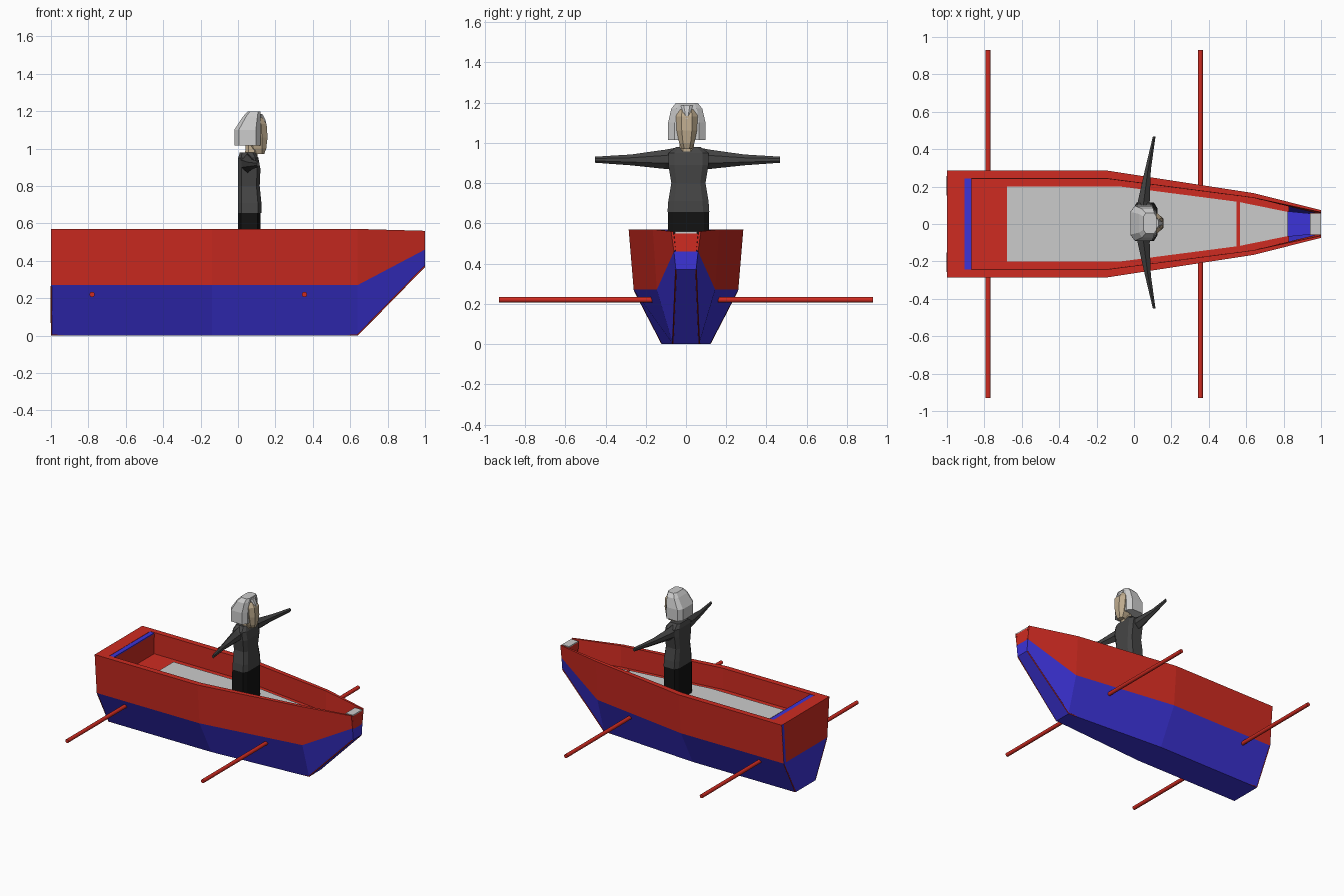
import bpy, bmesh
from mathutils import Vector

if "Cube" in bpy.data.objects:
    bpy.data.objects.remove(bpy.data.objects["Cube"])


def material(name, rgb):
    m = bpy.data.materials.new(name)
    m.diffuse_color = (*rgb, 1)
    m.use_nodes = True
    m.node_tree.nodes["Principled BSDF"].inputs["Base Color"].default_value = m.diffuse_color
    return m


RED = material("red_paint", (0.62, 0.024, 0.015))
BLUE = material("blue_paint", (0.045, 0.033, 0.68))
DARK = material("dark_cloth", (0.06, 0.06, 0.06))
BLACK = material("black_cloth", (0.006, 0.006, 0.006))
SKIN = material("skin", (0.52, 0.41, 0.27))


def loft(name, rings, mat=None, closed=True, mirror=False):
    """Join successive rings of points with flat faces and cap both ends."""
    bm = bmesh.new()
    vs = [[bm.verts.new(p) for p in ring] for ring in rings]
    n = len(vs[0])
    for a, b in zip(vs, vs[1:]):
        for i in range(n if closed else n - 1):
            j = (i + 1) % n
            bm.faces.new((a[i], a[j], b[j], b[i]))
    bm.faces.new(vs[0])
    bm.faces.new(vs[-1])
    bmesh.ops.recalc_face_normals(bm, faces=bm.faces)
    me = bpy.data.meshes.new(name)
    bm.to_mesh(me)
    bm.free()
    ob = bpy.data.objects.new(name, me)
    bpy.context.collection.objects.link(ob)
    if mat:
        me.materials.append(mat)
    if mirror:
        ob.modifiers.new("mirror", 'MIRROR').use_axis = (False, True, False)
    return ob


def section(x, w0, w1, z0, z1):
    """Trapezoid across the boat: half-width w0 at z0 and w1 at z1."""
    return [(x, -w0, z0), (x, w0, z0), (x, w1, z1), (x, -w1, z1)]


def block(name, x0, x1, w0, w1, z0, z1, mat=None):
    return loft(name, [section(x, w0, w1, z0, z1) for x in (x0, x1)], mat)


def stack(name, rings, mat, y=0.012, k=0.5):
    """Eight-sided chamfered rings stacked upward: (z, x centre, x half, y half)."""
    corners = [(1, -k), (1, k), (k, 1), (-k, 1), (-1, k), (-1, -k), (-k, -1), (k, -1)]
    return loft(name, [[(cx + a * rx, y + b * ry, z) for a, b in corners]
                       for z, cx, rx, ry in rings], mat)


# hull stations: x, then half-width and height of keel edge, chine, top edge
stations = [(-1, .12, 0, .26, .27, .285, .57),
            (-.14, .12, 0, .26, .27, .285, .57),
            (.64, .065, 0, .145, .27, .165, .57),
            (1, .05, .37, .06, .46, .074, .56)]

# blue lower hull, open on top
loft("lower_hull", [[(x, -c, zc), (x, -b, zb), (x, b, zb), (x, c, zc)]
                    for x, b, zb, c, zc, t, zt in stations], BLUE, closed=False)

# red upper sides with flat rim and upright inner wall
loft("upper_side", [[(x, c, zc), (x, t, zt), (x, .85 * t, zt),
                     (x, .845 * t if x < .9 else .7 * t, max(.40, zc + .01))]
                    for x, b, zb, c, zc, t, zt in stations], RED, mirror=True)

# stern and bow
block("stern_board", -1, -.905, .259, .284, .27, .57, RED)
block("stern_inner_board", -.905, -.87, .24, .242, .40, .56, RED)
block("stern_strip", -.905, -.87, .24, .242, .56, .568, BLUE)
loft("stern_edge_strip", [[(x, .235, .27), (x, .26, .27), (x, .284, .57), (x, .259, .57)]
                          for x in (-1.001, -.998)], BLUE)
block("bow_block", .94, 1, .05, .06, .45, .55, RED)
block("bow_cap", .94, 1, .055, .055, .55, .558)
loft("bow_plate", [section(.82, .068, .068, .41, .425),
                   section(.945, .056, .056, .45, .465)], BLUE)

# red deck with a grey floor panel and a red cross strip
loft("deck", [section(x, w, w, .395, .41) for x, w in
              ((-.9, .242), (-.14, .242), (.64, .14), (.83, .095))], RED)
loft("floor_panel", [section(x, w, w, .405, .415) for x, w in
                     ((-.68, .2), (-.07, .2), (.56, .118), (.82, .065))])
block("cross_strip", .548, .566, .12, .12, .41, .418, RED)

# thin red trim along the keel edges
path = [Vector(p) for p in ((-.998, .255, .264), (-.998, .12, .004),
                            (.64, .065, .004), (.998, .05, .37))]
cu = bpy.data.curves.new("keel_trim", 'CURVE')
cu.dimensions = '3D'
cu.bevel_depth = .004
cu.bevel_resolution = 3
sp = cu.splines.new('POLY')
sp.points.add(len(path) - 1)
for pt, p in zip(sp.points, path):
    pt.co = (*p, 1)
cu.materials.append(RED)
trim = bpy.data.objects.new("keel_trim", cu)
bpy.context.collection.objects.link(trim)
trim.modifiers.new("mirror", 'MIRROR').use_axis = (False, True, False)

# oars
for x in (-.78, .355):
    for s in (-1, 1):
        bpy.ops.mesh.primitive_cylinder_add(vertices=16, radius=.014, depth=.77,
                                            location=(x, s * .545, .22),
                                            rotation=(1.5708, 0, 0))
        oar = bpy.context.object
        oar.name = "oar"
        oar.data.materials.append(RED)
        bpy.ops.object.shade_smooth_by_angle()

# standing figure
stack("skirt", [(.41, .06, .06, .104), (.655, .06, .06, .102)], BLACK, k=.75)
stack("torso", [(.655, .062, .063, .104), (.71, .062, .063, .1), (.80, .058, .058, .085),
                (.89, .06, .06, .1), (.95, .055, .054, .1), (.98, .05, .04, .06)], DARK, k=.7)

arm = [(.05, .05, .925, .04, .052), (.11, .052, .918, .032, .048),
       (.28, .074, .915, .016, .027), (.46, .108, .916, .007, .015)]
for s in (-1, 1):
    loft("arm", [[(x + rx * a, .008 + s * y, z + rz * b) for a, b in
                  ((1, -.4), (1, .4), (0, 1), (-1, .4), (-1, -.4), (0, -1))]
                 for y, x, z, rx, rz in arm], DARK)

# head and hair
stack("neck", [(.94, .07, .035, .04), (1.04, .075, .032, .032)], SKIN, y=.004)
stack("face", [(.97, .115, .025, .025), (1.0, .105, .046, .038), (1.06, .098, .06, .05),
               (1.13, .095, .058, .054), (1.165, .085, .045, .045)], SKIN, y=.004)
stack("hair", [(1.015, .05, .07, .094), (1.10, .05, .07, .093),
               (1.17, .073, .047, .077), (1.197, .085, .034, .055)], None, y=.004, k=.65)
stack("fringe", [(1.12, .14, .014, .01), (1.15, .13, .018, .018),
                 (1.185, .11, .02, .03)], None, y=.004)
